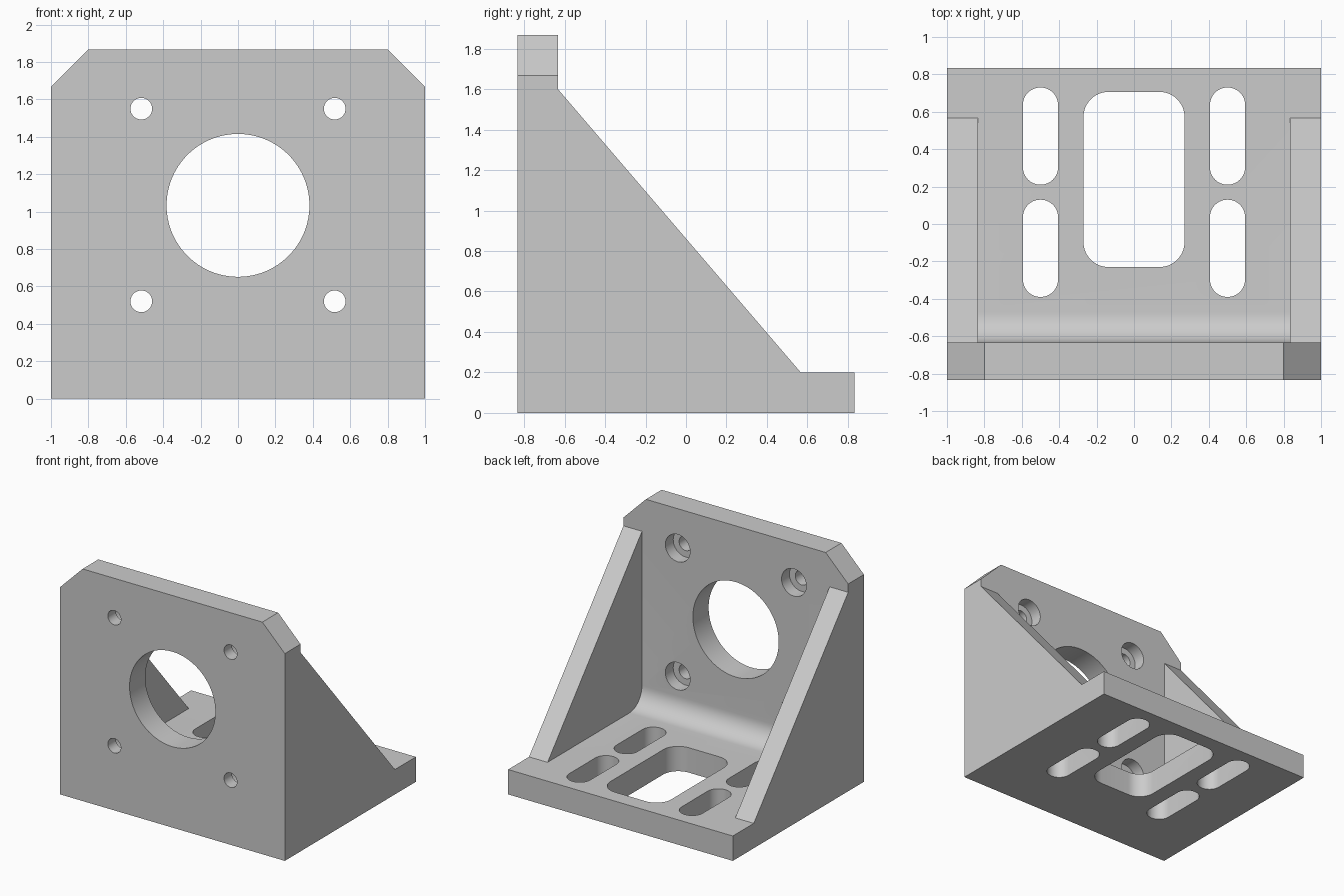
import bpy, bmesh
from math import cos, sin, pi, radians
from mathutils import Matrix

cube = bpy.data.objects.get("Cube")
if cube:
    bpy.data.objects.remove(cube, do_unlink=True)

W, D, H, T = 1.0, 0.833, 1.867, 0.2     # half width, half depth, height, plate thickness
INNER = 0.835                           # inner face of the side gussets
FILLET = 0.16

grey = bpy.data.materials.new("light grey metal")
grey.use_nodes = True
colour = (0.6, 0.6, 0.6, 1)
grey.diffuse_color = colour
grey.node_tree.nodes["Principled BSDF"].inputs["Base Color"].default_value = colour


def prism(name, points, axis, start, end):
    """Extrude a 2D outline along an axis: x uses (y, z), y uses (x, z), z uses (x, y)."""
    place = {"x": lambda a, b: (start, a, b),
             "y": lambda a, b: (a, start, b),
             "z": lambda a, b: (a, b, start)}[axis]
    bm = bmesh.new()
    face = bm.faces.new([bm.verts.new(place(a, b)) for a, b in points])
    move = [end - start if axis == k else 0 for k in "xyz"]
    new = bmesh.ops.extrude_face_region(bm, geom=[face])["geom"]
    bmesh.ops.translate(bm, vec=move, verts=[v for v in new if isinstance(v, bmesh.types.BMVert)])
    bmesh.ops.recalc_face_normals(bm, faces=bm.faces)
    mesh = bpy.data.meshes.new(name)
    bm.to_mesh(mesh)
    bm.free()
    obj = bpy.data.objects.new(name, mesh)
    bpy.context.collection.objects.link(obj)
    mesh.materials.append(grey)
    return obj


def arc(cx, cy, r, a0, a1, n):
    return [(cx + r * cos(a0 + (a1 - a0) * i / n), cy + r * sin(a0 + (a1 - a0) * i / n))
            for i in range(n + 1)]


def circle(cx, cy, r, n=48):
    return arc(cx, cy, r, 0, 2 * pi, n)[:-1]


def rounded(cx, cy, hx, hy, r, n=12):
    """Rounded rectangle; slightly short radius keeps slot ends free of double points."""
    pts = []
    for k, (sx, sy) in enumerate([(1, 1), (-1, 1), (-1, -1), (1, -1)]):
        pts += arc(cx + sx * (hx - r), cy + sy * (hy - r), r, k * pi / 2, (k + 1) * pi / 2, n)
    return pts


def cut(target, cutter):
    cutter.hide_render = True
    mod = target.modifiers.new("cut", "BOOLEAN")
    mod.operation, mod.solver, mod.object = "DIFFERENCE", "EXACT", cutter
    bpy.context.view_layer.objects.active = target
    bpy.ops.object.modifier_apply(modifier=mod.name)
    bpy.data.objects.remove(cutter, do_unlink=True)


# Solid side silhouette across the full width
back = -D + T
bracket = prism("angle_bracket", [(-D, 0), (D, 0), (D, T), (0.567, T), (back, 1.6),
                                  (back, H), (-D, H)], "x", -W, W)

# Space between the gussets, with the rounded inside corner
corner = arc(back + FILLET, T + FILLET, FILLET, pi, 1.5 * pi, 12)
cut(bracket, prism("gusset_gap", corner + [(D + 0.2, T), (D + 0.2, H + 0.2), (back, H + 0.2)],
                   "x", -INNER, INNER))

# Chamfered top corners
for s in (-1, 1):
    cut(bracket, prism("corner_cutter", [(s * (W - 0.3), H + 0.1), (s * (W + 0.1), H + 0.1),
                                         (s * (W + 0.1), H - 0.3)], "y", -1, 0))

# Large bore and four counterbored bolt holes in the upright plate
cut(bracket, prism("bore_cutter", circle(0, 1.033, 0.382, 96), "y", -1, back + 0.1))
for x in (-0.517, 0.517):
    for z in (0.52, 1.55):
        cut(bracket, prism("bolt_cutter", circle(x, z, 0.058), "y", -1, back + 0.1))
        cut(bracket, prism("counterbore_cutter", circle(x, z, 0.11), "y", back - 0.1, back + 0.1))

# Window and four slots in the base
cut(bracket, prism("window_cutter", rounded(0, 0.238, 0.27, 0.468, 0.133), "z", -0.1, T + 0.1))
for x in (-0.5, 0.5):
    for y in (-0.13, 0.47):
        cut(bracket, prism("slot_cutter", rounded(x, y, 0.094, 0.26, 0.0935), "z", -0.1, T + 0.1))

# Crisp edges, smooth bores
bpy.ops.object.select_all(action="DESELECT")
bracket.select_set(True)
bpy.context.view_layer.objects.active = bracket
bpy.ops.object.shade_smooth_by_angle(angle=radians(30))
